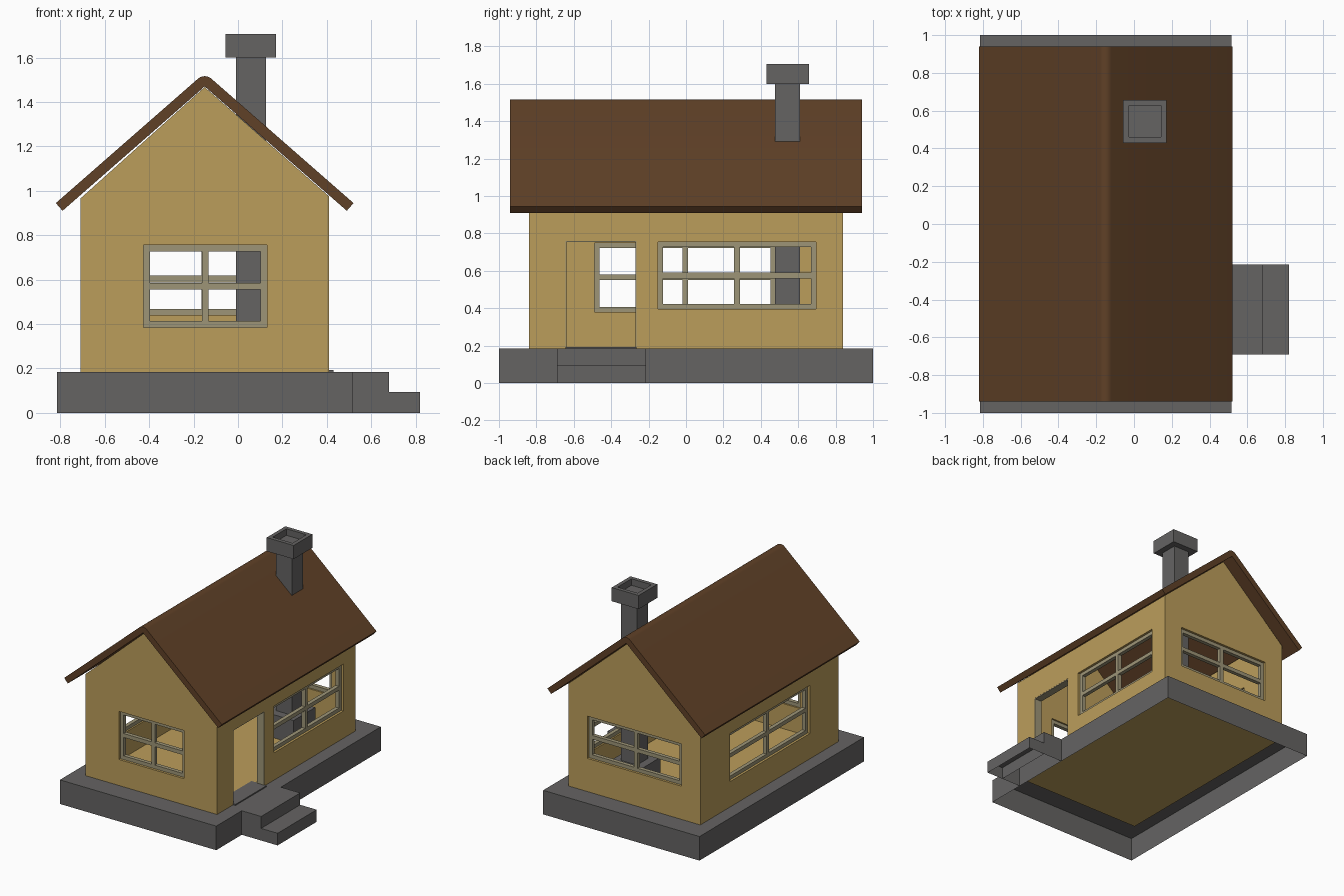
import bpy, bmesh, math
from mathutils import Vector

if "Cube" in bpy.data.objects:
    bpy.data.objects.remove(bpy.data.objects["Cube"])


def material(name, rgb):
    m = bpy.data.materials.new(name)
    m.use_nodes = True
    m.diffuse_color = (*rgb, 1)
    for node in m.node_tree.nodes:
        if node.type == "BSDF_PRINCIPLED":
            node.inputs["Base Color"].default_value = (*rgb, 1)
    return m


TAN = material("tan plaster", (0.50, 0.34, 0.105))
GREY = material("grey stone", (0.13, 0.126, 0.124))
BROWN = material("brown roofing", (0.115, 0.052, 0.020))
FRAME = material("olive grey frame", (0.34, 0.30, 0.185))


def add_object(name, bm, mat):
    bmesh.ops.recalc_face_normals(bm, faces=bm.faces)
    mesh = bpy.data.meshes.new(name)
    bm.to_mesh(mesh)
    bm.free()
    obj = bpy.data.objects.new(name, mesh)
    bpy.context.collection.objects.link(obj)
    if mat:
        mesh.materials.append(mat)
    return obj


def add_box(bm, lo, hi):
    lo, hi = Vector(lo), Vector(hi)
    verts = bmesh.ops.create_cube(bm, size=1)["verts"]
    for v in verts:
        v.co = (lo + hi) / 2 + v.co * (hi - lo)
    return verts


def box(name, lo, hi, mat):
    bm = bmesh.new()
    add_box(bm, lo, hi)
    return add_object(name, bm, mat)


def extrude_profile(name, points, y0, y1, mat):
    bm = bmesh.new()
    face = bm.faces.new([bm.verts.new((x, y0, z)) for x, z in points])
    new = bmesh.ops.extrude_face_region(bm, geom=[face])["geom"]
    for v in new:
        if isinstance(v, bmesh.types.BMVert):
            v.co.y = y1
    return add_object(name, bm, mat)


# Main dimensions
MID, LEFT, RIGHT, DEPTH = -0.15, -0.71, 0.41, 0.84
WALL, GROUND, APEX, EAVE = 0.06, 0.185, 1.47, 0.965

# Hollow stone base and steps, open underneath
def hollow(name, lo, hi):
    bm = bmesh.new()
    add_box(bm, lo, hi)
    bottom = min(bm.faces, key=lambda f: f.calc_center_median().z)
    bmesh.ops.delete(bm, geom=[bottom], context="FACES_ONLY")
    return add_object(name, bm, GREY)


hollow("foundation", (-0.815, -1, 0), (0.515, 1, GROUND))
hollow("door_landing", (0.515, -0.69, 0), (0.68, -0.215, GROUND))
hollow("lower_step", (0.68, -0.69, 0), (0.82, -0.215, 0.093))

# House body with gables
house = extrude_profile(
    "house_walls",
    [(LEFT, GROUND - 0.006), (RIGHT, GROUND - 0.006), (RIGHT, EAVE + 0.01),
     (MID, APEX - 0.003), (LEFT, EAVE)],
    -DEPTH, DEPTH, TAN)

# Openings: wall axis, outer wall position, span along the wall, height range
windows = {
    "front_window": ("y", -DEPTH, (-0.425, 0.13), (0.385, 0.755)),
    "back_window": ("y", DEPTH, (-0.55, 0.25), (0.44, 0.765)),
    "left_side_window": ("x", LEFT, (-0.49, 0.48), (0.38, 0.75)),
    "right_side_window": ("x", RIGHT, (-0.15, 0.695), (0.395, 0.755)),
}
DOOR = ((-0.645, -0.265), (GROUND + 0.007, 0.76))


def oriented(axis, across, span, height):
    a, b = (span, across) if axis == "y" else (across, span)
    return (a[0], b[0], height[0]), (a[1], b[1], height[1])


cutters = [box("room_cutter", (LEFT + WALL, -DEPTH + WALL, GROUND + 0.007),
               (RIGHT - WALL, DEPTH - WALL, 2), None)]
for axis, pos, span, height in windows.values():
    cutters.append(box("window_cutter", *oriented(axis, (pos - 0.1, pos + 0.1), span, height), None))
cutters.append(box("door_cutter", *oriented("x", (RIGHT - 0.1, RIGHT + 0.1), *DOOR), None))

bpy.context.view_layer.objects.active = house
for cutter in cutters:
    cutter.hide_render = True
    mod = house.modifiers.new("opening", "BOOLEAN")
    mod.operation, mod.solver, mod.object = "DIFFERENCE", "EXACT", cutter
    bpy.ops.object.modifier_apply(modifier=mod.name)
    bpy.data.objects.remove(cutter)

# Window frames with a cross of glazing bars
for name, (axis, pos, (a0, a1), (z0, z1)) in windows.items():
    inward = 1 if pos < 0 else -1
    across = sorted((pos + inward * 0.018, pos + inward * 0.048))
    t, h = 0.028, 0.015
    am, zm = (a0 + a1) / 2, (z0 + z1) / 2
    bm = bmesh.new()
    for span, height in (((a0, a0 + t), (z0, z1)), ((a1 - t, a1), (z0, z1)),
                         ((a0 + t, a1 - t), (z0, z0 + t)), ((a0 + t, a1 - t), (z1 - t, z1)),
                         ((am - h, am + h), (z0 + t, z1 - t)),
                         ((a0 + t, am - h), (zm - h, zm + h)),
                         ((am + h, a1 - t), (zm - h, zm + h))):
        add_box(bm, *oriented(axis, across, span, height))
    add_object(name, bm, FRAME)

# Thin lining of the open doorway
(d0, d1), (z0, z1) = DOOR
bm = bmesh.new()
for span, height in (((d0, d0 + 0.006), (z0, z1)), ((d1 - 0.006, d1), (z0, z1)),
                     ((d0, d1), (z1 - 0.006, z1))):
    add_box(bm, *oriented("x", (RIGHT - WALL, RIGHT - 0.001), span, height))
add_object("door_lining", bm, FRAME)
box("door_sill", (0.30, d0, GROUND), (0.43, d1, GROUND + 0.009), GREY)

# Roof sheet with a rounded ridge
half, thick, eave_z = 0.64, 0.046, 0.91
pitch = math.atan2(APEX - eave_z, half)
nx, nz = thick * math.sin(pitch), thick * math.cos(pitch)
ridge = [(MID + thick * math.sin(a), APEX + thick * math.cos(a))
         for a in (pitch * (i / 5 - 1) for i in range(11))]
profile = ([(MID, APEX), (MID - half, eave_z), (MID - half - nx, eave_z + nz)] + ridge
           + [(MID + half + nx, eave_z + nz), (MID + half, eave_z)])
roof = extrude_profile("roof", profile, -0.94, 0.94, BROWN)
bpy.ops.object.select_all(action="DESELECT")
roof.select_set(True)
bpy.context.view_layer.objects.active = roof
bpy.ops.object.shade_smooth_by_angle(angle=math.radians(30))

# Chimney, its hollow cap and the hearth indoors
box("chimney_shaft", (-0.01, 0.475, GROUND + 0.007), (0.125, 0.61, 1.61), GREY)
box("hearth", (-0.07, 0.41, GROUND + 0.007), (0.185, 0.675, 0.37), GREY)
bm = bmesh.new()
add_box(bm, (-0.057, 0.43, 1.6), (0.172, 0.657, 1.705))
top = max(bm.faces, key=lambda f: f.calc_center_median().z)
bmesh.ops.inset_region(bm, faces=[top], thickness=0.042)
hole = bmesh.ops.extrude_face_region(bm, geom=[top])["geom"]
bmesh.ops.translate(bm, vec=(0, 0, -0.05), verts=[v for v in hole if isinstance(v, bmesh.types.BMVert)])
if top.is_valid:
    bmesh.ops.delete(bm, geom=[top], context="FACES_ONLY")
add_object("chimney_cap", bm, GREY)
